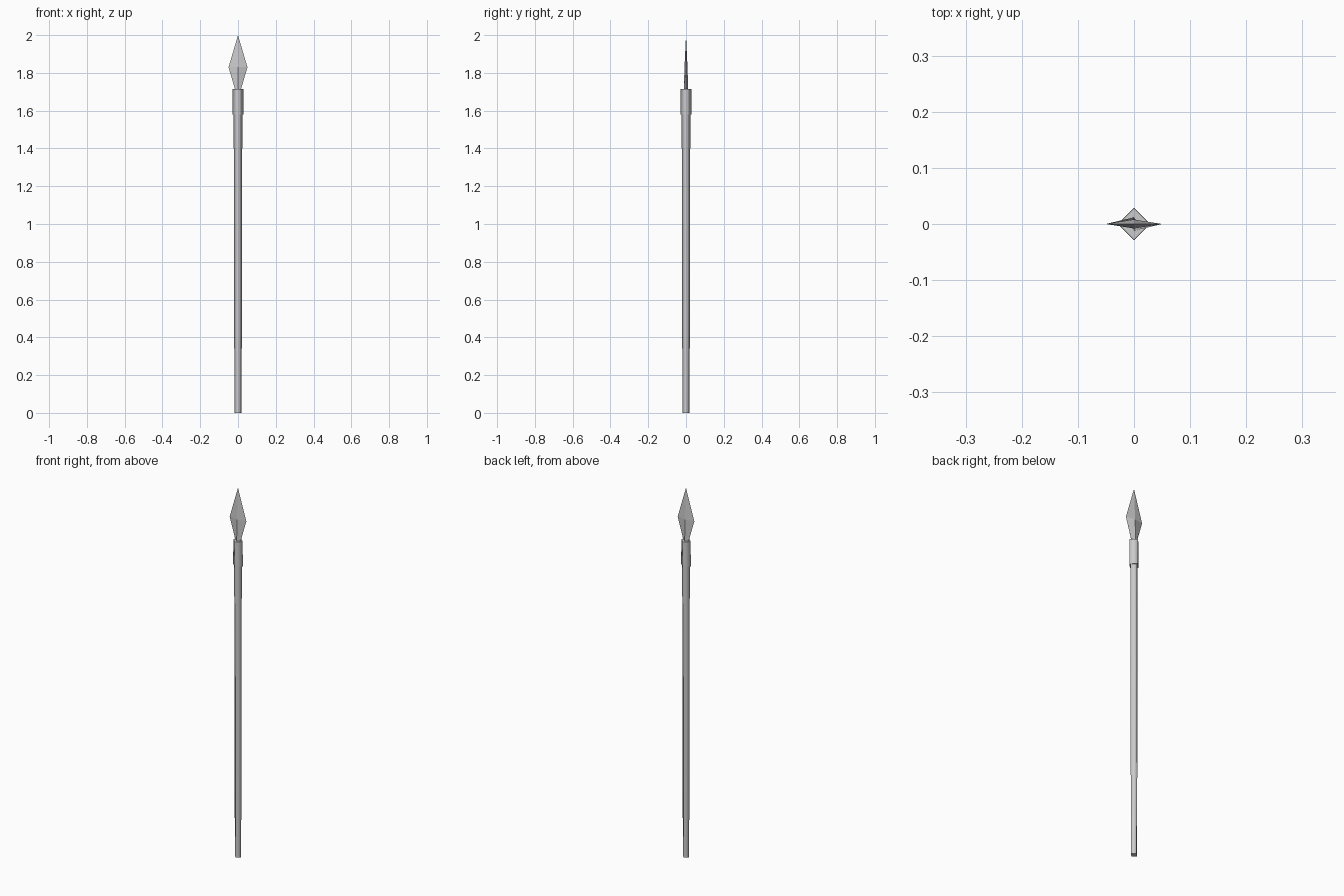
import bpy
import bmesh

if "Cube" in bpy.data.objects:
    bpy.data.objects.remove(bpy.data.objects["Cube"])


def diamond_loft(name, rings, tip=None, smooth=False):
    """Loft four-sided rings (half width x, half depth y, height z)."""
    bm = bmesh.new()
    loops = [[bm.verts.new(p) for p in
              ((rx, 0, z), (0, ry, z), (-rx, 0, z), (0, -ry, z))]
             for rx, ry, z in rings]
    sides = []
    for a, b in zip(loops, loops[1:]):
        for i in range(4):
            j = (i + 1) % 4
            sides.append(bm.faces.new((a[i], a[j], b[j], b[i])))
    caps = [bm.faces.new(loops[0][::-1])]
    if tip is None:
        caps.append(bm.faces.new(loops[-1]))
    else:
        apex = bm.verts.new((0, 0, tip))
        for i in range(4):
            sides.append(bm.faces.new((loops[-1][i], loops[-1][(i + 1) % 4], apex)))
    for f in sides:
        f.smooth = smooth
    for f in caps:
        for e in f.edges:
            e.smooth = False
    mesh = bpy.data.meshes.new(name)
    bm.to_mesh(mesh)
    bm.free()
    obj = bpy.data.objects.new(name, mesh)
    bpy.context.collection.objects.link(obj)
    return obj


# Square wooden shaft, slightly thicker toward the head
diamond_loft("shaft", [(0.019, 0.019, 0), (0.023, 0.023, 1.60)], smooth=True)

# Collar joining shaft and blade
diamond_loft("collar", [(0.029, 0.029, 1.58), (0.028, 0.028, 1.715)], smooth=True)

# Leaf-shaped blade with a central ridge
diamond_loft("blade", [(0.012, 0.012, 1.70), (0.05, 0.008, 1.83)], tip=2.0)
